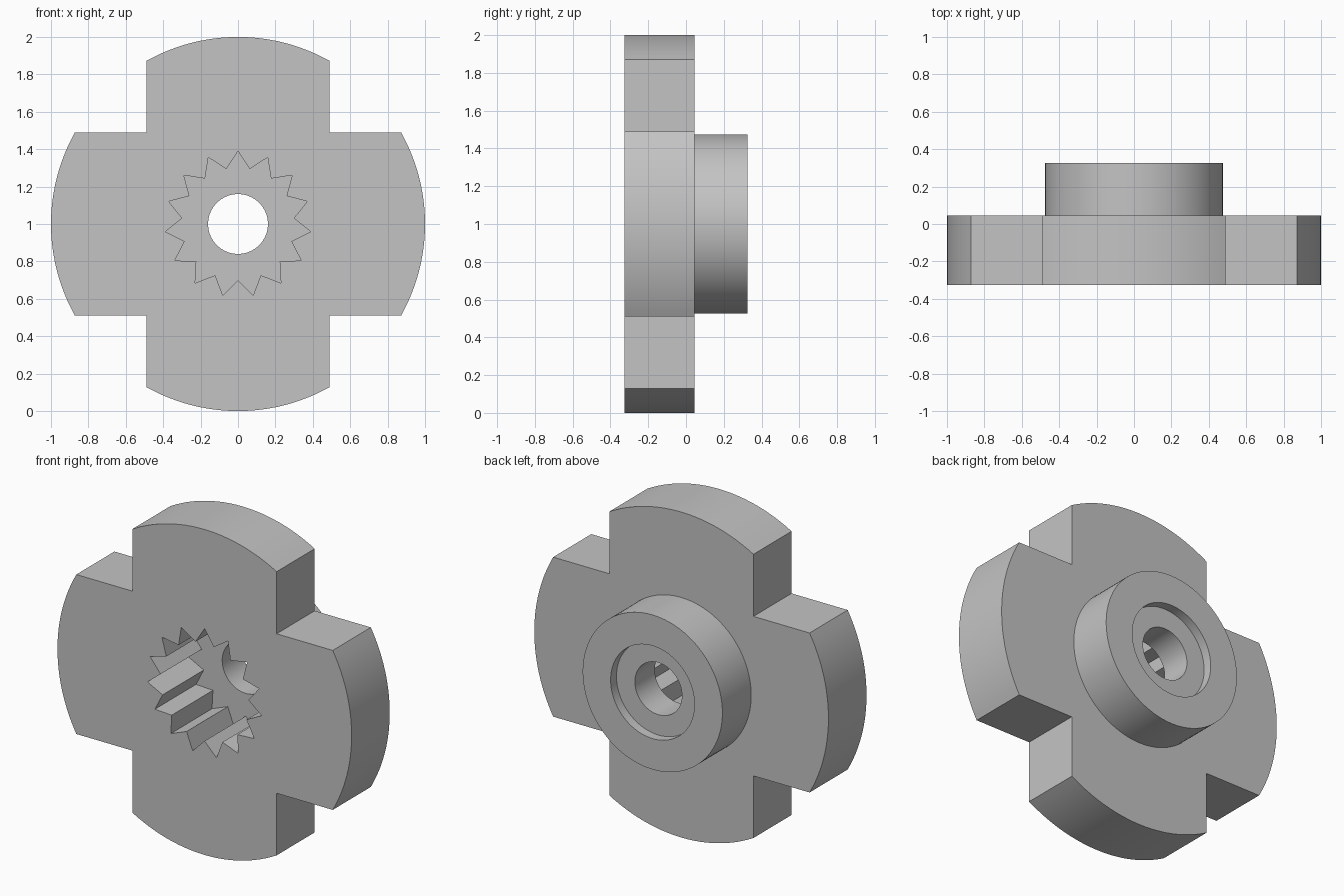
import bpy, bmesh
from math import sin, cos, pi, radians, asin

if "Cube" in bpy.data.objects:
    bpy.data.objects.remove(bpy.data.objects["Cube"])

CENTRE_Z = 1.0
FRONT, PLATE_BACK, BOSS_BACK = -0.325, 0.045, 0.325

grey = bpy.data.materials.new("plain_grey")
grey.use_nodes = True
colour = (0.55, 0.55, 0.55, 1)
grey.diffuse_color = colour
grey.node_tree.nodes["Principled BSDF"].inputs["Base Color"].default_value = colour


def polar(radius, angle):
    return radius * cos(angle), radius * sin(angle)


def circle(radius, count=96):
    return [polar(radius, 2 * pi * i / count) for i in range(count)]


def prism(name, outline, y0, y1):
    """Extrude a counter-clockwise XZ outline from y0 back to y1."""
    bm = bmesh.new()
    face = bm.faces.new([bm.verts.new((x, y0, z + CENTRE_Z)) for x, z in outline])
    moved = bmesh.ops.extrude_face_region(bm, geom=[face])["geom"]
    bmesh.ops.translate(bm, vec=(0, y1 - y0, 0),
                        verts=[v for v in moved if isinstance(v, bmesh.types.BMVert)])
    bmesh.ops.recalc_face_normals(bm, faces=bm.faces)
    mesh = bpy.data.meshes.new(name)
    bm.to_mesh(mesh)
    bm.free()
    mesh.materials.append(grey)
    obj = bpy.data.objects.new(name, mesh)
    bpy.context.collection.objects.link(obj)
    return obj


def combine(target, tool, operation):
    """Apply a boolean and remove the tool object."""
    mod = target.modifiers.new(operation.lower(), "BOOLEAN")
    mod.operation, mod.solver, mod.object = operation, "EXACT", tool
    tool.hide_render = True
    bpy.context.view_layer.objects.active = target
    bpy.ops.object.modifier_apply(modifier=mod.name)
    bpy.data.objects.remove(tool)


# Four-armed plate: rounded arm ends joined by square inner corners
half = 0.49
spread = asin(half)
steps = 24
cross = []
for arm in range(4):
    middle = arm * pi / 2
    cross += [polar(1, middle + spread * (2 * i / steps - 1)) for i in range(steps + 1)]
    cross.append(polar(half * 2 ** 0.5, middle + pi / 4))
hub = prism("cross_hub", cross, FRONT, PLATE_BACK)

# Round boss on the back
combine(hub, prism("boss", circle(0.475), PLATE_BACK - 0.05, BOSS_BACK), "UNION")

# Fifteen-point toothed socket in the front
teeth = 15
star = [polar(0.30 if i % 2 else 0.39, pi / 2 + i * pi / teeth) for i in range(2 * teeth)]
combine(hub, prism("toothed_socket", star, FRONT - 0.1, 0.075), "DIFFERENCE")

# Through hole and shallow recess in the back
combine(hub, prism("through_hole", circle(0.16), 0, BOSS_BACK + 0.1), "DIFFERENCE")
combine(hub, prism("back_recess", circle(0.285), 0.268, BOSS_BACK + 0.1), "DIFFERENCE")

# Smooth curved walls, crisp edges
bpy.ops.object.select_all(action="DESELECT")
hub.select_set(True)
bpy.context.view_layer.objects.active = hub
bpy.ops.object.shade_smooth_by_angle(angle=radians(25))
